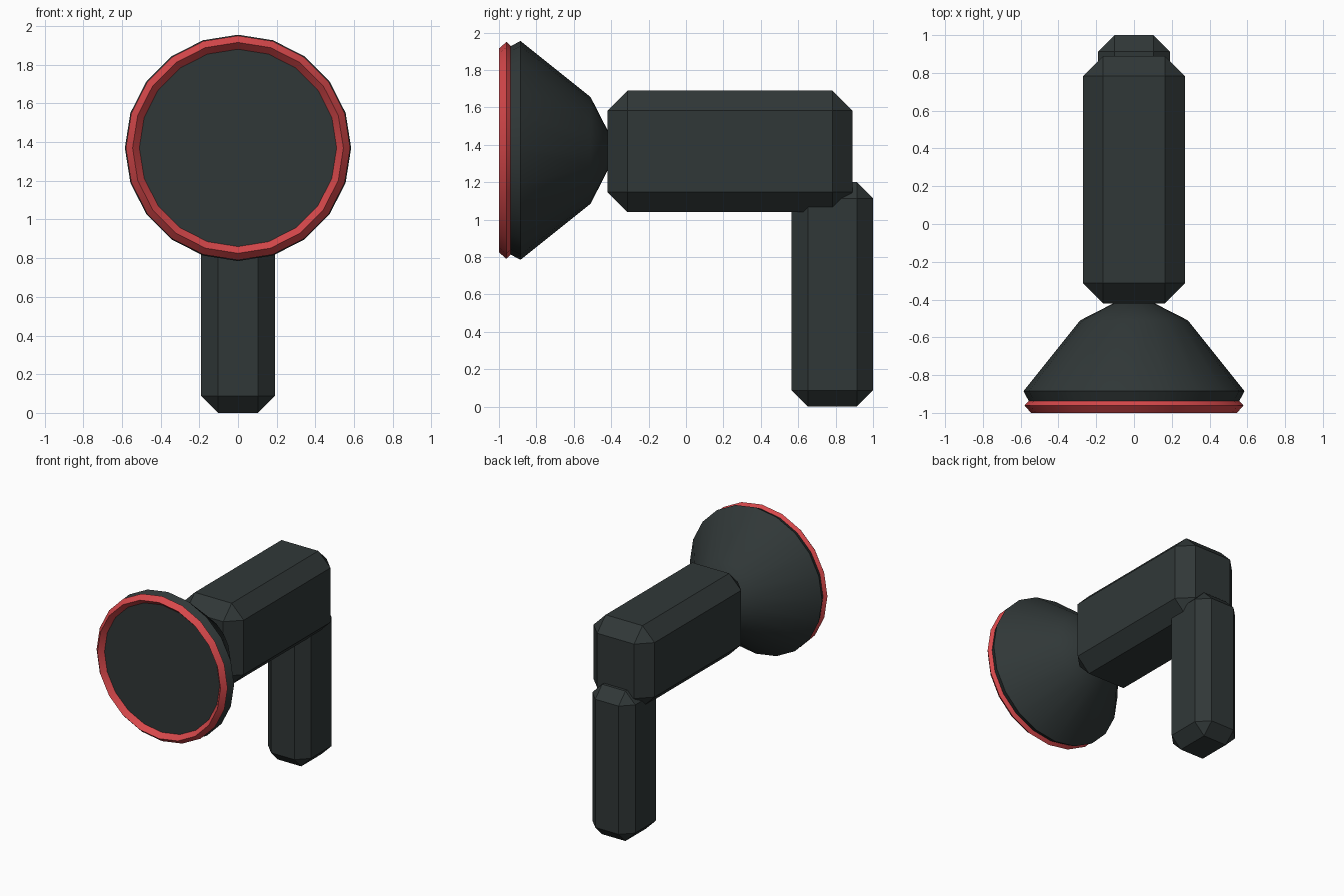
import bpy, bmesh
from math import sin, cos, pi, radians

cube = bpy.data.objects.get("Cube")
if cube:
    bpy.data.objects.remove(cube, do_unlink=True)

SIDES = 20
AXIS_Z = 1.37


def material(name, rgb):
    m = bpy.data.materials.new(name)
    m.use_nodes = True
    m.diffuse_color = (*rgb, 1)
    bsdf = next(n for n in m.node_tree.nodes if n.type == 'BSDF_PRINCIPLED')
    bsdf.inputs["Base Color"].default_value = (*rgb, 1)
    return m


charcoal = material("charcoal", (0.03, 0.039, 0.039))
red = material("red", (0.68, 0.065, 0.07))


def add_object(name, bm, mat):
    bmesh.ops.recalc_face_normals(bm, faces=bm.faces)
    mesh = bpy.data.meshes.new(name)
    bm.to_mesh(mesh)
    bm.free()
    mesh.materials.append(mat)
    obj = bpy.data.objects.new(name, mesh)
    bpy.context.collection.objects.link(obj)
    return obj


def chamfered_box(name, low, high, chamfer):
    bm = bmesh.new()
    bmesh.ops.create_cube(bm, size=1)
    for v in bm.verts:
        v.co = [(a + b) / 2 + c * (b - a) for a, b, c in zip(low, high, v.co)]
    obj = add_object(name, bm, charcoal)
    bevel = obj.modifiers.new("chamfer", 'BEVEL')
    bevel.width = chamfer
    bevel.segments = 1
    return obj


def lathe(name, profile, mat, closed=False):
    """Revolve (y, radius) points about the barrel axis."""
    bm = bmesh.new()
    rings = [[bm.verts.new((r * cos(2 * pi * i / SIDES), y,
                            AXIS_Z + r * sin(2 * pi * i / SIDES)))
              for i in range(SIDES)] for y, r in profile]
    pairs = list(zip(rings, rings[1:]))
    if closed:
        pairs.append((rings[-1], rings[0]))
    else:
        bm.faces.new(rings[0])
        bm.faces.new(rings[-1])
    for a, b in pairs:
        for i in range(SIDES):
            j = (i + 1) % SIDES
            bm.faces.new((a[i], a[j], b[j], b[i]))
    obj = add_object(name, bm, mat)
    bpy.ops.object.select_all(action='DESELECT')
    obj.select_set(True)
    bpy.context.view_layer.objects.active = obj
    bpy.ops.object.shade_smooth_by_angle(angle=radians(30))
    return obj


# Main barrel and upright grip
chamfered_box("barrel", (-0.27, -0.42, 1.04), (0.27, 0.89, 1.69), 0.107)
chamfered_box("grip", (-0.19, 0.565, 0), (0.19, 1.0, 1.2), 0.087)

# Flared bell with a flat front disc
lathe("bell", [(-0.40, 0.07), (-0.51, 0.285), (-0.885, 0.585), (-0.96, 0.545)],
      charcoal)

# Diamond-section ring around the bell mouth
lathe("mouth_ring", [(-1.0, 0.545), (-0.96, 0.58), (-0.925, 0.545), (-0.96, 0.51)],
      red, closed=True)
